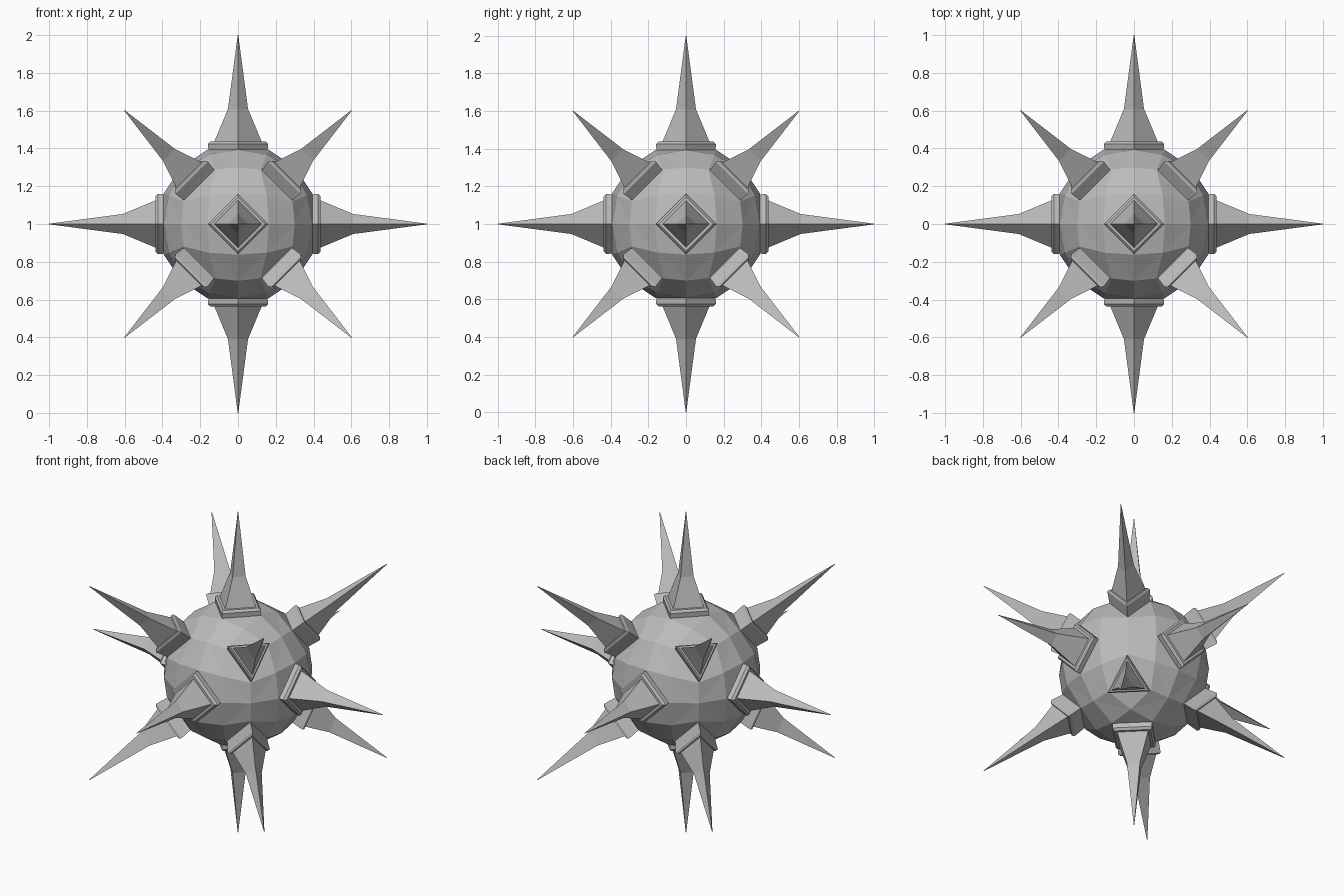
import bpy, bmesh
from itertools import product
from math import tan, cos, sin, pi
from mathutils import Vector

cube = bpy.data.objects.get("Cube")
if cube:
    bpy.data.objects.remove(cube, do_unlink=True)

CENTRE = Vector((0, 0, 1))
BODY_RADIUS = 0.425

# Single grey metal
metal = bpy.data.materials.new("grey_metal")
metal.use_nodes = True
grey = (0.5, 0.5, 0.5, 1)
metal.diffuse_color = grey
metal.node_tree.nodes["Principled BSDF"].inputs["Base Color"].default_value = grey


def finish(bm, name):
    bmesh.ops.remove_doubles(bm, verts=bm.verts, dist=0.0005)
    bmesh.ops.recalc_face_normals(bm, faces=bm.faces)
    mesh = bpy.data.meshes.new(name)
    bm.to_mesh(mesh)
    bm.free()
    mesh.materials.append(metal)
    obj = bpy.data.objects.new(name, mesh)
    obj.location = CENTRE
    bpy.context.collection.objects.link(obj)


def loft(name, axis, up, sides, profile):
    """Join polygon rings, given as (distance along axis, radius)."""
    bm = bmesh.new()
    across = axis.cross(up)
    rings = []
    for dist, radius in profile:
        turns = [2 * pi * k / sides for k in range(sides)]
        rings.append([bm.verts.new(axis * dist + (up * cos(t) + across * sin(t)) * radius)
                      for t in turns])
    for low, high in zip(rings, rings[1:]):
        for k in range(sides):
            n = (k + 1) % sides
            bm.faces.new((low[k], low[n], high[n], high[k]))
    bm.faces.new(rings[0])
    bm.faces.new(rings[-1])
    finish(bm, name)


# Faceted ball: each cube-face quarter is a 2 x 2 grid pushed out to a sphere
bm = bmesh.new()
for turn, signs in product(range(3), product((1, -1), repeat=3)):
    def point(i, j):
        p = [signs[0], signs[1] * tan(i * pi / 8), signs[2] * tan(j * pi / 8)]
        return bm.verts.new(Vector(p[turn:] + p[:turn]).normalized() * BODY_RADIUS)
    for i, j in product(range(2), repeat=2):
        bm.faces.new((point(i, j), point(i + 1, j), point(i, j + 1)))
        bm.faces.new((point(i + 1, j), point(i + 1, j + 1), point(i, j + 1)))
finish(bm, "ball_body")

# Four-sided spikes and collars along the main axes
axes = {"left": (1, 0, 0), "right": (-1, 0, 0), "back": (0, 1, 0),
        "front": (0, -1, 0), "top": (0, 0, 1), "bottom": (0, 0, -1)}
for label, direction in axes.items():
    d = Vector(direction)
    up = Vector((d.y, d.z, d.x))
    loft(label + "_collar", d, up, 4, [(0.36, 0.15), (0.385, 0.156), (0.424, 0.16), (0.438, 0.145)])
    loft(label + "_spike", d, up, 4, [(0.43, 0.128), (0.61, 0.053), (1.0, 0.0015)])

# Three-sided spikes and collars at the diagonal corners
for sx, sy, sz in product((1, -1), repeat=3):
    d = Vector((sx, sy, sz)).normalized()
    z_axis = Vector((0, 0, sz))
    up = (d * z_axis.dot(d) - z_axis).normalized()
    label = "_".join(("upper" if sz > 0 else "lower", "back" if sy > 0 else "front",
                      "left" if sx > 0 else "right"))
    loft(label + "_collar", d, up, 3, [(0.38, 0.128), (0.42, 0.133), (0.475, 0.14), (0.488, 0.126)])
    loft(label + "_spike", d, up, 3, [(0.48, 0.112), (0.65, 0.052), (1.045, 0.0015)])
